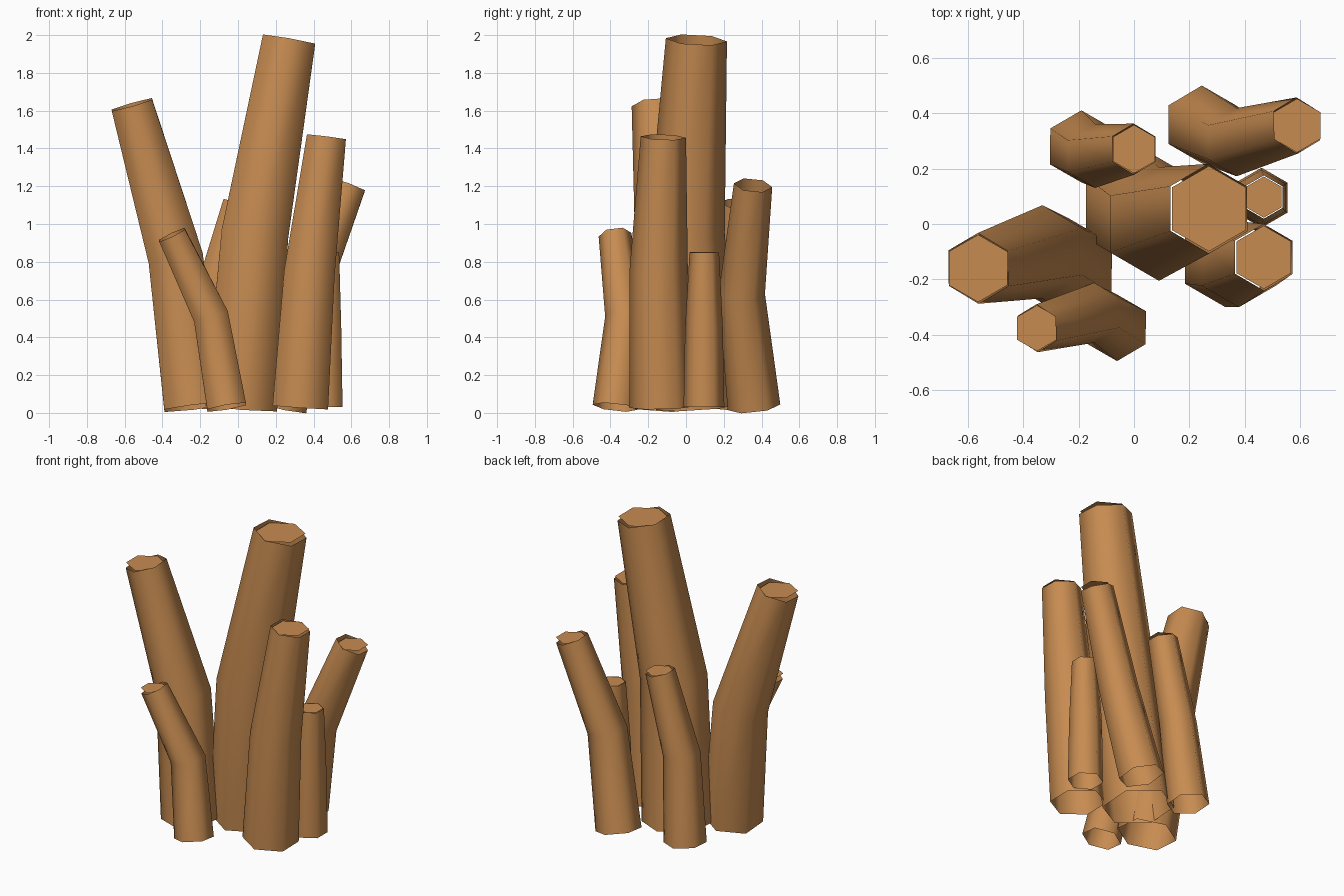
import bpy, bmesh, math
from mathutils import Vector

if "Cube" in bpy.data.objects:
    bpy.data.objects.remove(bpy.data.objects["Cube"])

wood = bpy.data.materials.new("warm brown")
wood.diffuse_color = (0.57, 0.26, 0.082, 1)
wood.use_nodes = True
wood.node_tree.nodes["Principled BSDF"].inputs["Base Color"].default_value = wood.diffuse_color
SIDES = 6


def ring(center, radius, normal):
    """Hexagon with corners towards +-y, turned to face along normal."""
    turn = Vector((0, 0, 1)).rotation_difference(normal)
    pts = []
    for i in range(SIDES):
        a = math.pi / 2 + i * math.tau / SIDES
        pts.append(center + turn @ Vector((radius * math.cos(a), radius * math.sin(a), 0)))
    return pts


def finish(name, bm, smooth):
    me = bpy.data.meshes.new(name)
    for f in bm.faces:
        f.smooth = smooth
    bm.to_mesh(me)
    bm.free()
    me.materials.append(wood)
    ob = bpy.data.objects.new(name, me)
    bpy.context.collection.objects.link(ob)


def stalk(name, *stations):
    """Open bent tube through (x, y, z, radius) stations, with a level cap in its mouth."""
    c = [Vector(s[:3]) for s in stations]
    r = [s[3] for s in stations]
    d = [(c[1] - c[0]).normalized(), (c[2] - c[1]).normalized()]
    normals = [d[0], (d[0] + d[1]).normalized(), d[1]]
    bm = bmesh.new()
    rings = [[bm.verts.new(p) for p in ring(*k)] for k in zip(c, r, normals)]
    for lo, hi in zip(rings, rings[1:]):
        for i in range(SIDES):
            j = (i + 1) % SIDES
            bm.faces.new((lo[i], lo[j], hi[j], hi[i]))
    finish(name + "_tube", bm, True)

    # level end cap, a little smaller than the rim
    bm = bmesh.new()
    bm.faces.new([bm.verts.new(p) for p in ring(c[2], r[2] * 0.95, Vector((0, 0, 1)))])
    finish(name + "_cap", bm, False)


# stations: foot, bend, mouth
stalk("tall_stalk", (0.017, 0.06, 0.03, 0.22), (0.09, 0.0, 0.95, 0.205), (0.27, 0.055, 1.975, 0.162))
stalk("left_stalk", (-0.235, -0.16, 0.03, 0.18), (-0.33, -0.10, 0.82, 0.168), (-0.562, -0.16, 1.632, 0.128))
stalk("front_right_stalk", (0.33, -0.13, 0.03, 0.17), (0.378, -0.145, 0.74, 0.155), (0.468, -0.12, 1.46, 0.12))
stalk("front_small_stalk", (-0.06, -0.375, 0.03, 0.12), (-0.143, -0.32, 0.51, 0.108), (-0.35, -0.376, 0.943, 0.087))
stalk("back_right_stalk", (0.243, 0.36, 0.03, 0.14), (0.37, 0.295, 0.63, 0.123), (0.588, 0.355, 1.205, 0.102))
stalk("back_left_stalk", (-0.19, 0.28, 0.03, 0.13), (-0.14, 0.245, 0.59, 0.115), (0.0, 0.27, 1.11, 0.092))
stalk("short_right_stalk", (0.46, 0.095, 0.03, 0.108), (0.46, 0.095, 0.45, 0.1), (0.468, 0.097, 0.85, 0.078))
